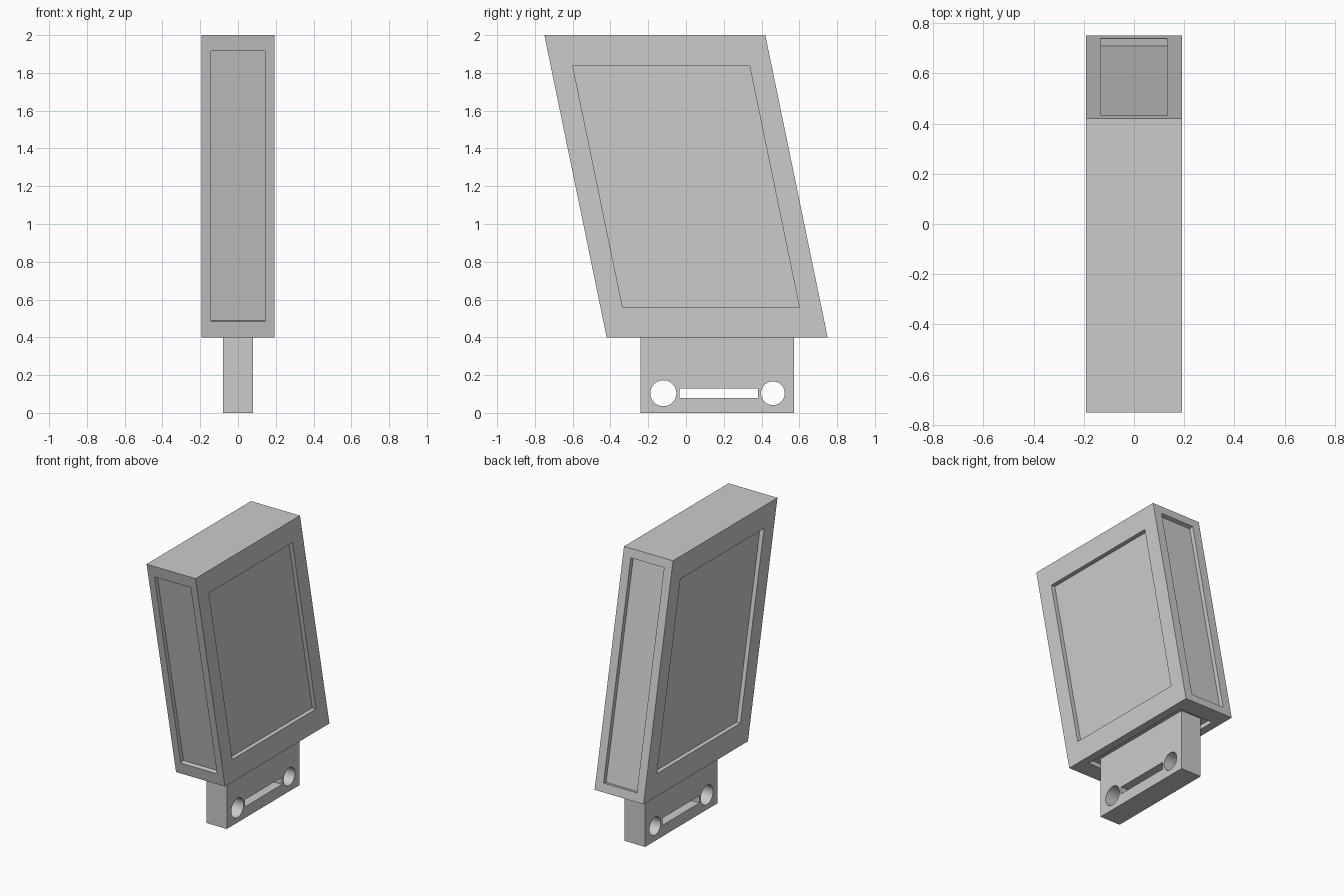
import bpy, bmesh, math
from mathutils import Vector

if "Cube" in bpy.data.objects:
    bpy.data.objects.remove(bpy.data.objects["Cube"])

DEPTH = 0.03


def recess(bm, corners, su, sv):
    """Quad wall with a sunken panel; su, sv = panel share along the first and second edge."""
    p = [Vector(c) for c in corners]
    mid = sum(p, Vector()) / 4
    u, v = (p[1] - p[0]) / 2, (p[3] - p[0]) / 2
    inward = -u.cross(v).normalized() * DEPTH
    rim = [mid + u * a * su + v * b * sv for a, b in ((-1, -1), (1, -1), (1, 1), (-1, 1))]
    rings = [[bm.verts.new(c) for c in ring] for ring in (p, rim, [c + inward for c in rim])]
    for outer, inner in zip(rings, rings[1:]):
        for i in range(4):
            j = (i + 1) % 4
            bm.faces.new((outer[i], outer[j], inner[j], inner[i]))
    bm.faces.new(rings[2])


# Leaning case: sheared box with sunken panels on every side but the top
X = 0.192
profile = [(-0.42, 0.4), (0.75, 0.4), (0.42, 2.0), (-0.75, 2.0)]
R = [(X, y, z) for y, z in profile]
L = [(-X, y, z) for y, z in profile]
bm = bmesh.new()
recess(bm, (R[0], R[1], R[2], R[3]), 0.80, 0.80)      # right
recess(bm, (L[1], L[0], L[3], L[2]), 0.80, 0.80)      # left
recess(bm, (L[0], R[0], R[3], L[3]), 0.74, 0.895)     # front
recess(bm, (R[1], L[1], L[2], R[2]), 0.68, 0.925)     # back
recess(bm, (L[1], R[1], R[0], L[0]), 0.70, 0.78)      # underside
bm.faces.new([bm.verts.new(c) for c in (L[3], R[3], R[2], L[2])])
bmesh.ops.remove_doubles(bm, verts=bm.verts, dist=1e-5)
mesh = bpy.data.meshes.new("case")
bm.to_mesh(mesh)
bm.free()
bpy.context.collection.objects.link(bpy.data.objects.new("case", mesh))


# Mounting tab: extruded outline with two round holes and a slot
def rect(y0, y1, z0, z1):
    return [(y0, z0), (y1, z0), (y1, z1), (y0, z1)]


def circle(y, z, r, n=32):
    return [(y + r * math.cos(2 * math.pi * i / n), z + r * math.sin(2 * math.pi * i / n))
            for i in range(n)]


curve = bpy.data.curves.new("mounting_tab", 'CURVE')
curve.dimensions = '2D'
curve.fill_mode = 'BOTH'
curve.extrude = 0.08
for pts in (rect(-0.24, 0.572, 0, 0.432), circle(-0.12, 0.104, 0.069),
            circle(0.46, 0.104, 0.063), rect(-0.035, 0.38, 0.079, 0.13)):
    s = curve.splines.new('POLY')
    s.points.add(len(pts) - 1)
    for p, (y, z) in zip(s.points, pts):
        p.co = (y, z, 0, 1)
    s.use_cyclic_u = True
tab = bpy.data.objects.new("mounting_tab", curve)
tab.rotation_euler = (math.pi / 2, 0, math.pi / 2)
bpy.context.collection.objects.link(tab)
bpy.context.view_layer.objects.active = tab
tab.select_set(True)
bpy.ops.object.convert(target='MESH')
bpy.ops.object.shade_smooth_by_angle(angle=math.radians(30))
